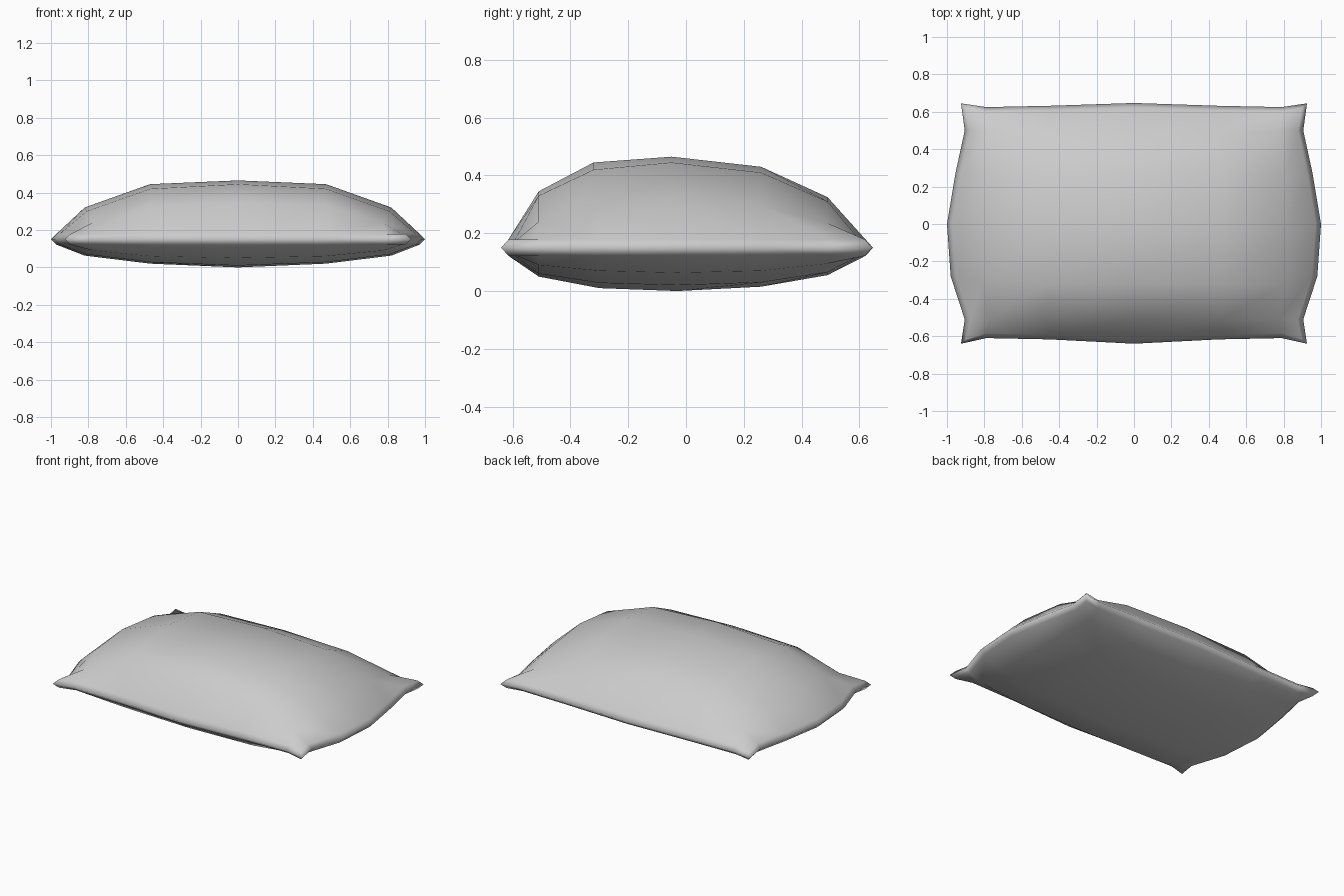
import bpy, bmesh

if "Cube" in bpy.data.objects:
    bpy.data.objects.remove(bpy.data.objects["Cube"])

N = 7
# Seam outline: y along front / back edges by column, x along side edges by row
COL_X = [-.925, -.79, -.45, 0, .45, .79, .925]
ROW_Y = [-.64, -.51, -.28, 0, .27, .50, .645]
FRONT_Y = [-.64, -.61, -.617, -.64, -.617, -.61, -.64]
BACK_Y = [.645, .625, .632, .647, .632, .625, .645]
SIDE_X = [.925, .905, .98, 1.0, .955, .905, .925]

# Inner cushion rows: y, then heights at the outer, middle and centre columns
TOP = [(-.51, .24, .33, .345), (-.32, .30, .42, .445), (-.05, .32, .445, .465),
       (.26, .295, .41, .43), (.49, .235, .31, .325)]
BOTTOM = [(-.51, .09, .06, .05), (-.30, .07, .028, .01), (-.03, .063, .02, .0),
          (.26, .07, .03, .015), (.49, .095, .065, .055)]
INNER_X = [.775, .81, .82, .805, .775]


def rim(i, j):
    x, y = COL_X[i], ROW_Y[j]
    if i in (0, N - 1):
        x = SIDE_X[j] * (-1 if i == 0 else 1)
    if j == 0:
        y = FRONT_Y[i]
    if j == N - 1:
        y = BACK_Y[i]
    return x, y


def border(i, j):
    return i in (0, N - 1) or j in (0, N - 1)


bm = bmesh.new()

# Pointed seam loop around the pillow
seam = {(i, j): bm.verts.new((*rim(i, j), .15))
        for i in range(N) for j in range(N) if border(i, j)}


def cushion_side(rows, edge_z):
    """One puffed face: a border just inside the seam plus a 5 x 5 inner grid."""
    v = {}
    for i in range(N):
        for j in range(N):
            if border(i, j):
                x, y = rim(i, j)
                x += .028 * ((i == 0) - (i == N - 1))
                y += .025 * ((j == 0) - (j == N - 1))
                z = edge_z
            else:
                k = abs(i - 3)
                y, z = rows[j - 1][0], rows[j - 1][3 - k]
                x = (0, .47, INNER_X[j - 1])[k] * (1 if i > 3 else -1)
            v[i, j] = bm.verts.new((x, y, z))
    for i in range(N - 1):
        for j in range(N - 1):
            bm.faces.new((v[i, j], v[i + 1, j], v[i + 1, j + 1], v[i, j + 1]))
    # Join the border to the seam
    m = N - 1
    loop = ([(i, 0) for i in range(m)] + [(m, j) for j in range(m)]
            + [(i, m) for i in range(m, 0, -1)] + [(0, j) for j in range(m, 0, -1)])
    for a, b in zip(loop, loop[1:] + loop[:1]):
        bm.faces.new((seam[a], seam[b], v[b], v[a]))


cushion_side(TOP, .178)
cushion_side(BOTTOM, .122)
bmesh.ops.recalc_face_normals(bm, faces=bm.faces[:])
for f in bm.faces:
    f.smooth = True

mesh = bpy.data.meshes.new("pillow")
bm.to_mesh(mesh)
bm.free()
pillow = bpy.data.objects.new("pillow", mesh)
bpy.context.collection.objects.link(pillow)
